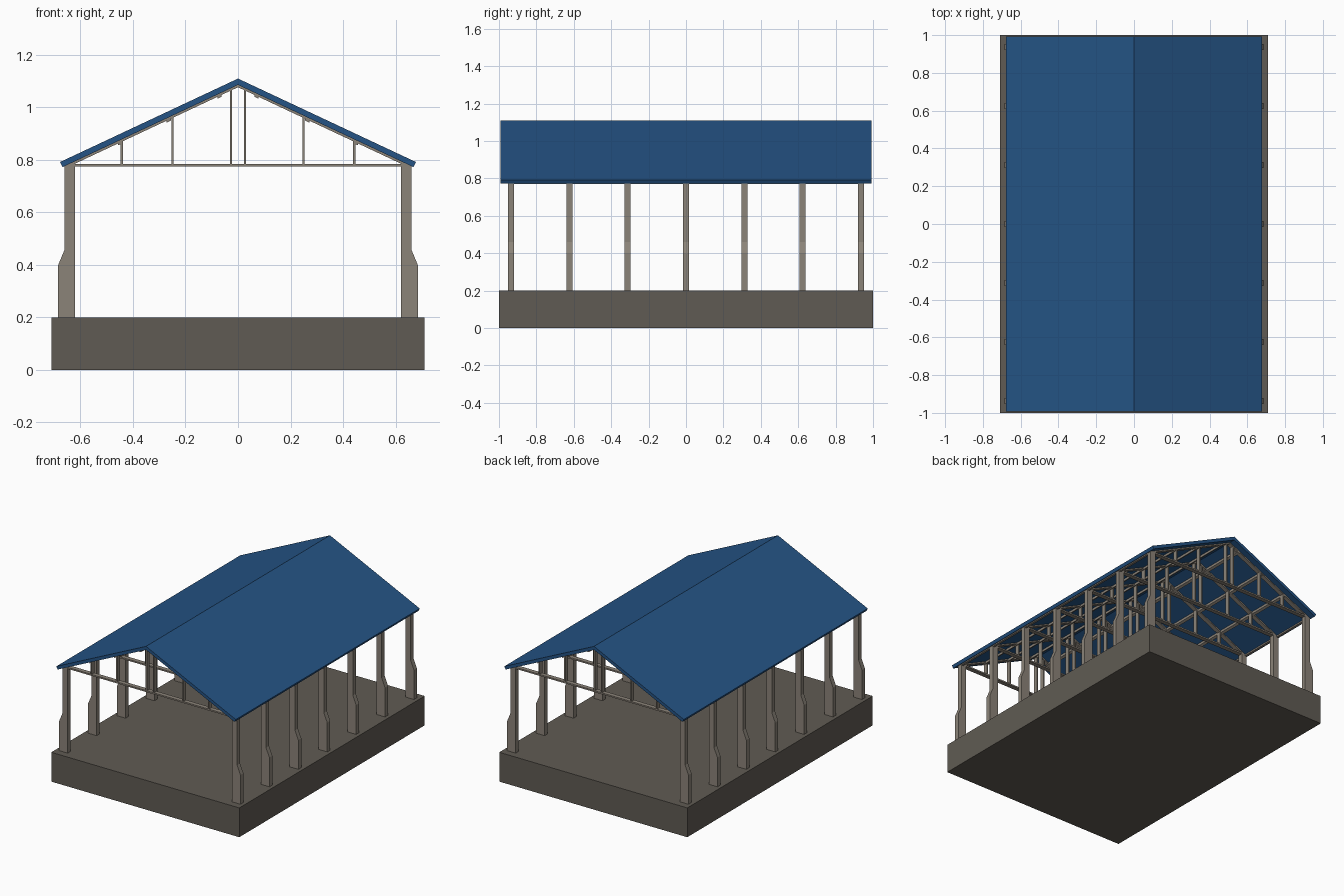
import bpy, bmesh, math
from mathutils import Matrix, Vector

if "Cube" in bpy.data.objects:
    bpy.data.objects.remove(bpy.data.objects["Cube"])


def material(name, rgb):
    m = bpy.data.materials.new(name)
    m.diffuse_color = (*rgb, 1)
    m.use_nodes = True
    m.node_tree.nodes["Principled BSDF"].inputs["Base Color"].default_value = m.diffuse_color
    return m


BLUE = material("roof blue", (0.018, 0.088, 0.235))
STONE = material("dark stone", (0.117, 0.105, 0.087))
GREY = material("warm grey", (0.26, 0.228, 0.19))


def prism(name, profile, y, depth, mat):
    """Extrude an (x, z) profile along y, centred on y."""
    bm = bmesh.new()
    face = bm.faces.new([bm.verts.new((x, y - depth / 2, z)) for x, z in profile])
    ext = bmesh.ops.extrude_face_region(bm, geom=[face])
    bmesh.ops.translate(bm, vec=(0, depth, 0),
                        verts=[v for v in ext["geom"] if isinstance(v, bmesh.types.BMVert)])
    bmesh.ops.recalc_face_normals(bm, faces=bm.faces)
    me = bpy.data.meshes.new(name)
    bm.to_mesh(me)
    bm.free()
    me.materials.append(mat)
    ob = bpy.data.objects.new(name, me)
    bpy.context.collection.objects.link(ob)
    return ob


def rect(x0, x1, z0, z1):
    return [(x0, z0), (x1, z0), (x1, z1), (x0, z1)]


SLOPE = (1.11 - 0.792) / 0.678


def roof_z(x, drop):
    """Height at x of a line lying a vertical drop below the roof top."""
    return 1.11 - SLOPE * abs(x) - drop


# floor slab
prism("base_slab", rect(-0.71, 0.71, 0, 0.2), 0, 2.0, STONE)

# gable roof with ends cut square to the slope
prism("roof", [(0, 1.11), (0.678, 0.792), (0.668, 0.773), (0, 1.086),
               (-0.668, 0.773), (-0.678, 0.792)], 0, 1.984, BLUE)

# seven bays of columns and trusses
column = [(0.62, 0.2), (0.685, 0.2), (0.685, 0.4), (0.66, 0.46), (0.66, 0.778), (0.62, 0.778)]
for y in (-0.936, -0.624, -0.312, 0, 0.312, 0.624, 0.936):
    prism("bottom_chord", rect(-0.665, 0.665, 0.775, 0.785), y, 0.03, GREY)
    for s in (-1, 1):
        prism("column", [(s * x, z) for x, z in column], y, 0.032, GREY)
        # rafter under the roof
        prism("rafter", [(0, roof_z(0, 0.022)), (s * 0.66, roof_z(0.66, 0.022)),
                         (s * 0.66, roof_z(0.66, 0.033)), (0, roof_z(0, 0.033))], y, 0.03, GREY)
        # upright struts
        for x in (0.027, 0.25, 0.443):
            prism("strut", [(s * (x - 0.004), 0.78), (s * (x + 0.004), 0.78),
                            (s * (x + 0.004), roof_z(x + 0.004, 0.03)),
                            (s * (x - 0.004), roof_z(x - 0.004, 0.03))], y, 0.03, GREY)

# purlins and eave beams running the length of the roof
for s in (-1, 1):
    for x in (0.07, 0.264, 0.45):
        a, b = x - 0.008, x + 0.008
        prism("purlin", [(s * a, roof_z(a, 0.023)), (s * b, roof_z(b, 0.023)),
                         (s * b, roof_z(b, 0.04)), (s * a, roof_z(a, 0.04))], 0, 1.9, GREY)
    prism("eave_beam", rect(*sorted((s * 0.645, s * 0.66)), 0.769, 0.779), 0, 1.9, GREY)
